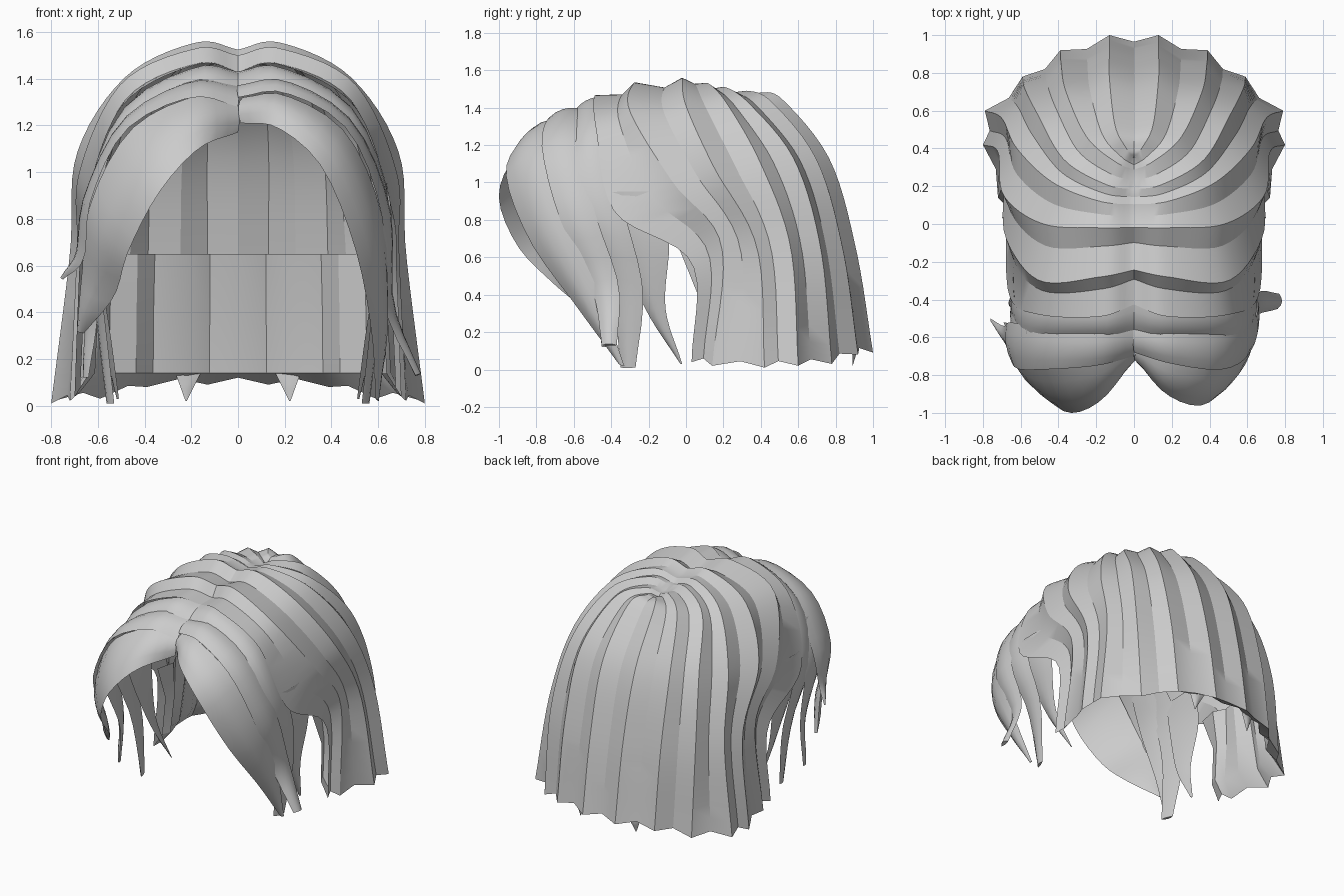
import bpy, bmesh, math
from mathutils import Vector

if "Cube" in bpy.data.objects:
    bpy.data.objects.remove(bpy.data.objects["Cube"])

grey = bpy.data.materials.new("hair_grey")
grey.diffuse_color = (0.6, 0.6, 0.6, 1)
grey.use_nodes = True
grey.node_tree.nodes["Principled BSDF"].inputs["Base Color"].default_value = grey.diffuse_color
CORE = Vector((0, 0.0, 0.75))
N = 32


def smooth_path(pts, n):
    """Catmull-Rom resampling of a few control points."""
    p = [Vector(q) for q in pts]
    p = [2 * p[0] - p[1]] + p + [2 * p[-1] - p[-2]]
    out = []
    for k in range(n + 1):
        t = k / n * (len(p) - 3)
        i = min(int(t), len(p) - 4)
        t -= i
        a, b, c, d = p[i:i + 4]
        out.append(0.5 * (2 * b + (c - a) * t + (2 * a - 5 * b + 4 * c - d) * t * t
                          + (3 * b - a - 3 * c + d) * t ** 3))
    return out


def flip(pts):
    return [Vector((-p[0], p[1], p[2])) for p in pts]


def loft(name, rows, closed=False, angle=28):
    """Skin a list of equally long point rows."""
    bm = bmesh.new()
    grid = [[bm.verts.new(p) for p in r] for r in rows]
    pairs = list(zip(grid, grid[1:])) + ([(grid[-1], grid[0])] if closed else [])
    for a, b in pairs:
        for i in range(len(a) - 1):
            bm.faces.new((a[i], a[i + 1], b[i + 1], b[i]))
    if closed:
        bm.faces.new([r[-1] for r in grid])
    bmesh.ops.remove_doubles(bm, verts=bm.verts, dist=0.0008)
    bmesh.ops.recalc_face_normals(bm, faces=bm.faces)
    # the outer surface must look away from the head
    if sum(f.normal.dot(f.calc_center_median() - CORE) * f.calc_area() for f in bm.faces) < 0:
        bmesh.ops.reverse_faces(bm, faces=bm.faces)
    me = bpy.data.meshes.new(name)
    bm.to_mesh(me)
    bm.free()
    me.materials.append(grey)
    ob = bpy.data.objects.new(name, me)
    bpy.context.collection.objects.link(ob)
    bpy.ops.object.select_all(action='DESELECT')
    ob.select_set(True)
    bpy.context.view_layer.objects.active = ob
    bpy.ops.object.shade_smooth_by_angle(angle=math.radians(angle))


def lock(name, edge_a, edge_b, bulge=0.03, n=18, steps=4):
    """Flattened lock of hair between two edge curves."""
    a, b = smooth_path(edge_a, n), smooth_path(edge_b, n)

    def row(s, side):
        out = []
        for i in range(n + 1):
            along = a[min(i + 1, n)] - a[max(i - 1, 0)]
            across = b[i] - a[i]
            nrm = along.cross(across).normalized()
            if nrm.dot((a[i] + b[i]) / 2 - CORE) < 0:
                nrm = -nrm
            h = min(bulge, across.length * 0.25) * 4 * s * (1 - s)
            out.append(a[i].lerp(b[i], s) + nrm * h * side)
        return out
    rows = [row(k / steps, 1) for k in range(steps + 1)]
    rows += [row(k / steps, -0.3) for k in range(steps - 1, 0, -1)]
    loft(name, rows, closed=True, angle=40)


def ridge(*pts):
    """Ridge curve of the cap, starting just below the crest on the parting."""
    x, y, z = pts[0]
    return smooth_path([(0, y * 0.87, z - 0.03)] + list(pts), N)


def groove(a, b, top, split):
    """Valley between two ridges, pressed toward the head."""
    out = []
    for i, (p, q) in enumerate(zip(a, b)):
        t = i / N
        m = p.lerp(q, split)
        c = Vector((0, 0.1, min(m.z, 0.9)))
        m -= (m - c).normalized() * (top + (0.035 - top) * min(1, 2 * t))
        m.z += 0.03 * max(0, t - 0.85) / 0.15
        out.append(m)
    return out


def fold_inside(row):
    """Turn the hem inward and up to make the lower lining."""
    inner = []
    for z in (0.14, 0.4, 0.65):
        p = min(row, key=lambda v: abs(v.z - z))
        c = Vector((0, 0.1, p.z))
        inner.append(p - (p - c).normalized() * 0.06 + Vector((0, 0, z - p.z)))
    return row + inner


# --- main cap: ridges from the parting to the hem, front to back
curves = []
curves.append(ridge((.18, -.49, 1.46), (.5, -.48, 1.28), (.66, -.38, .84), (.68, .03, .57), (.7, .03, .04)))
curves.append(ridge((.18, -.28, 1.53), (.5, -.3, 1.38), (.68, -.07, 1), (.69, .19, .66), (.72, .14, .02)))
curves.append(ridge((.18, -.02, 1.555), (.48, 0, 1.41), (.69, .15, 1.08), (.72, .38, .65), (.8, .42, .01)))
curves.append(ridge((.18, .12, 1.53), (.43, .22, 1.42), (.62, .4, 1.1), (.7, .56, .65), (.79, .6, .02)))
curves.append(ridge((.15, .21, 1.51), (.37, .34, 1.42), (.51, .58, 1.12), (.58, .72, .65), (.59, .78, .03)))
curves.append(ridge((.1, .33, 1.49), (.25, .46, 1.43), (.36, .7, 1.12), (.385, .84, .64), (.39, .92, .08)))
curves.append(ridge((.04, .4, 1.48), (.1, .52, 1.44), (.13, .77, 1.12), (.13, .91, .64), (.13, 1, .09)))

right = []
for k, (a, b) in enumerate(zip(curves, curves[1:])):
    right += [a, groove(a, b, 0.05 if k < 2 else 0.012, 0.57 if k < 2 else 0.5)]
right.append(curves[-1])
left = [flip(r) for r in right]
nape = groove(right[-1], left[-1], 0.005, 0.5)
loft("main_cap", [fold_inside(r) for r in right + [nape] + left[::-1]])

# --- mirrored locks in front of the ears and at the nape
pairs = {}
pairs["temple_lock"] = (
    [(0, -.42, 1.43), (.18, -.47, 1.45), (.49, -.45, 1.27), (.64, -.33, .84), (.61, -.23, .42), (.56, -.27, .01)],
    [(0, -.57, 1.36), (.18, -.59, 1.385), (.5, -.59, 1.2), (.63, -.54, .85), (.58, -.4, .45), (.53, -.35, .01)])
pairs["ear_lock"] = (
    [(.62, -.12, .95), (.63, -.09, .67), (.58, -.11, .33), (.52, -.02, .03)],
    [(.63, -.42, .95), (.61, -.36, .7), (.55, -.22, .33), (.51, -.03, .03)])
pairs["nape_tip"] = ([(.13, .92, .2), (.22, .89, .02)], [(.29, .89, .2), (.225, .89, .02)])
for name, (a, b) in pairs.items():
    lock(name + "_right", a, b, 0.015)
    lock(name + "_left", flip(a), flip(b), 0.015)

# --- swept fringe, different on each side
lock("upper_fringe_right",
     [(0, -.55, 1.37), (.2, -.58, 1.39), (.48, -.56, 1.22), (.645, -.49, .85), (.66, -.36, .45), (.77, -.37, .13)],
     [(0, -.68, 1.32), (.2, -.74, 1.34), (.47, -.77, 1.18), (.615, -.68, .82), (.63, -.5, .42), (.76, -.45, .13)], .02)
lock("upper_fringe_left",
     [(0, -.55, 1.37), (-.2, -.58, 1.39), (-.48, -.56, 1.23), (-.65, -.52, .9), (-.69, -.54, .65), (-.76, -.5, .55)],
     [(0, -.7, 1.28), (-.2, -.75, 1.32), (-.48, -.77, 1.18), (-.63, -.76, .88), (-.66, -.66, .63), (-.75, -.52, .54)], .02)
lock("front_fringe_right",
     [(.02, -.65, 1.32), (.2, -.73, 1.33), (.46, -.75, 1.17), (.615, -.65, .82), (.64, -.47, .42), (.6, -.33, .02)],
     [(.01, -.72, 1.21), (.17, -.9, 1.19), (.36, -.96, 1.02), (.5, -.83, .68), (.57, -.58, .33), (.59, -.36, .03)])
lock("front_fringe_left",
     [(-.01, -.65, 1.31), (-.2, -.73, 1.32), (-.46, -.76, 1.18), (-.63, -.72, .87), (-.67, -.58, .55), (-.69, -.52, .32)],
     [(0, -.72, 1.17), (-.17, -.93, 1.1), (-.34, -1, .91), (-.47, -.9, .66), (-.53, -.72, .47), (-.66, -.53, .31)])
# --- strand hanging behind the left fringe
lock("under_fringe_left",
     [(-.55, -.5, 1.12), (-.64, -.46, .85), (-.65, -.38, .45), (-.66, -.4, .12)],
     [(-.55, -.68, 1.08), (-.62, -.66, .8), (-.6, -.5, .42), (-.64, -.45, .12)], .02)
